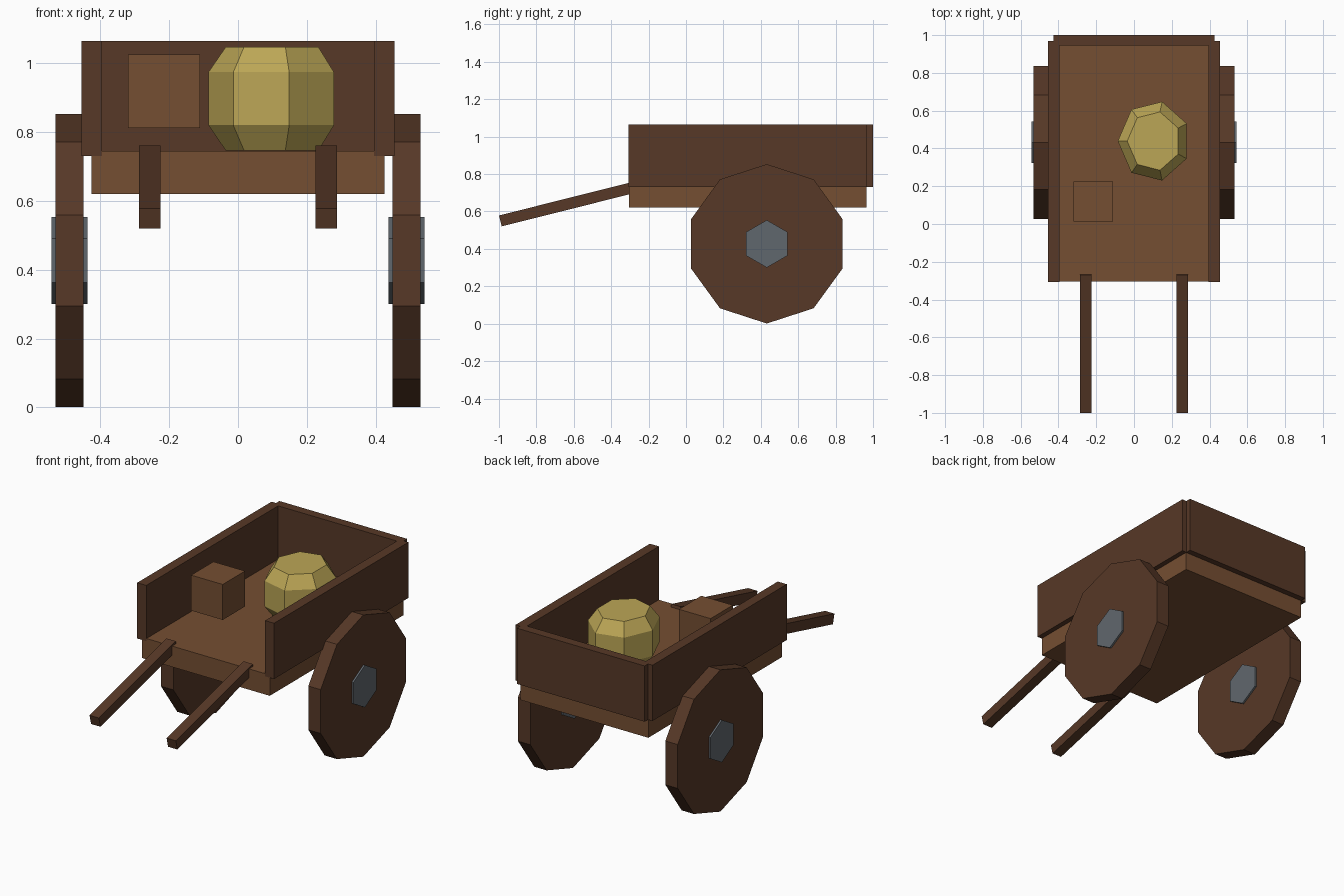
import bpy
import bmesh
from math import sin, cos, pi, radians
from mathutils import Matrix, Vector

if "Cube" in bpy.data.objects:
    bpy.data.objects.remove(bpy.data.objects["Cube"], do_unlink=True)


def material(name, rgb):
    mat = bpy.data.materials.new(name)
    mat.use_nodes = True
    mat.diffuse_color = (*rgb, 1)
    mat.node_tree.nodes["Principled BSDF"].inputs["Base Color"].default_value = (*rgb, 1)
    return mat


dark_wood = material("dark_wood", (0.095, 0.040, 0.020))
light_wood = material("light_wood", (0.178, 0.077, 0.032))
iron = material("iron", (0.118, 0.136, 0.153))
straw = material("straw", (0.50, 0.38, 0.092))


def finish(bm, name, mat):
    bmesh.ops.recalc_face_normals(bm, faces=bm.faces)
    mesh = bpy.data.meshes.new(name)
    bm.to_mesh(mesh)
    bm.free()
    mesh.materials.append(mat)
    obj = bpy.data.objects.new(name, mesh)
    bpy.context.collection.objects.link(obj)
    return obj


def box(name, mat, low, high):
    """Box between two opposite corners."""
    low, high = Vector(low), Vector(high)
    bm = bmesh.new()
    bmesh.ops.create_cube(bm, size=1)
    bmesh.ops.scale(bm, vec=high - low, verts=bm.verts)
    bmesh.ops.translate(bm, vec=(low + high) / 2, verts=bm.verts)
    return finish(bm, name, mat)


def loft(name, mat, sides, rings, place):
    """Capped loft along local z; each ring is (radius, height)."""
    bm = bmesh.new()
    loops = [[bm.verts.new(place @ Vector((-r * cos(2 * pi * i / sides),
                                           r * sin(2 * pi * i / sides), h)))
              for i in range(sides)] for r, h in rings]
    for a, b in zip(loops, loops[1:]):
        for i in range(sides):
            j = (i + 1) % sides
            bm.faces.new((a[i], a[j], b[j], b[i]))
    bm.faces.new(loops[0])
    bm.faces.new(loops[-1])
    return finish(bm, name, mat)


# Cart body
box("bed", light_wood, (-0.425, -0.305, 0.62), (0.425, 0.965, 0.745))
box("back_board", dark_wood, (-0.425, 0.945, 0.73), (0.425, 1.0, 1.065))

for side, s in (("left", 1), ("right", -1)):
    # Side board
    box(side + "_side_board", dark_wood,
        (s * 0.425 - 0.03, -0.307, 0.73), (s * 0.425 + 0.03, 0.968, 1.065))

    # Wheel and hub, lying along the x axis
    axle = Matrix.Translation((s * 0.49, 0.432, 0.427)) @ Matrix.Rotation(pi / 2, 4, "Y")
    loft(side + "_wheel", dark_wood, 10, [(0.426, -0.041), (0.426, 0.041)], axle)
    loft(side + "_hub", iron, 6, [(0.127, -0.052), (0.127, 0.052)], axle)

    # Sloping handle
    handle = box(side + "_handle", dark_wood, (-0.031, -0.376, -0.03), (0.031, 0.376, 0.03))
    handle.location = (s * 0.256, -0.628, 0.641)
    handle.rotation_euler.x = radians(14.1)

# Cargo
box("crate", light_wood, (-0.32, 0.012, 0.812), (-0.11, 0.224, 1.025))
loft("straw_bundle", straw, 7,
     [(0.142, -0.15), (0.192, -0.077), (0.192, 0.077), (0.142, 0.15)],
     Matrix.Translation((0.106, 0.439, 0.897)) @ Matrix.Diagonal((1, 1.115, 1, 1)))
